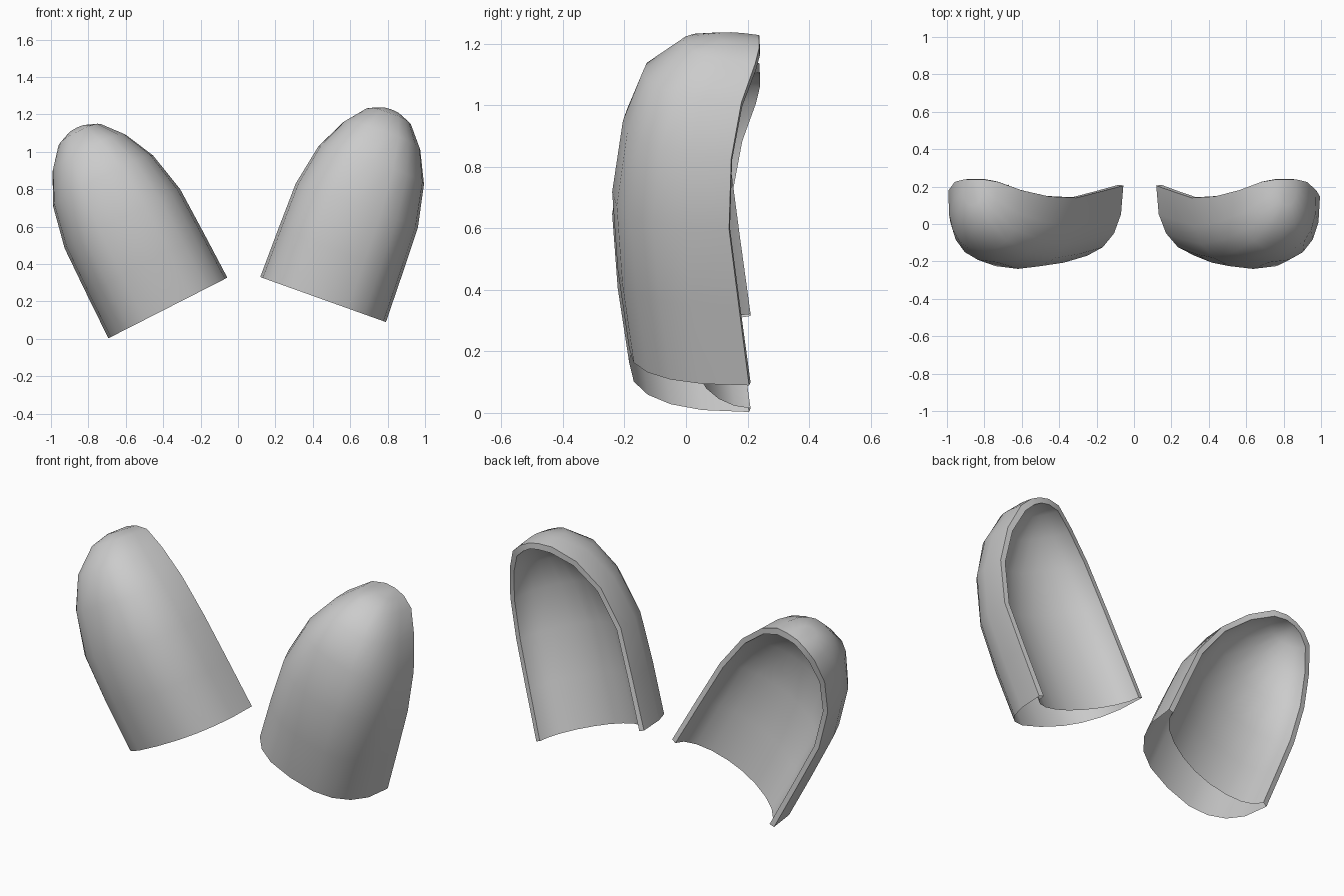
import bpy, bmesh
from math import sin, cos, pi, radians

if "Cube" in bpy.data.objects:
    bpy.data.objects.remove(bpy.data.objects["Cube"])

# Stations from open base to tip: rim half width, rim height, rim depth, spine height, spine depth
OUTER = [(.357, 0, .205, 0, -.185), (.353, .27, .172, .27, -.222), (.347, .535, .14, .54, -.24),
         (.30, .762, .147, .786, -.205), (.22, .927, .18, .956, -.14),
         (.13, 1.03, .225, 1.06, -.01), (.06, 1.06, .238, 1.08, .10), (0, 1.068, .238, 1.068, .238)]
INNER = [(.33, 0, .21, 0, .03), (.326, .27, .175, .27, 0), (.32, .53, .143, .535, -.03),
         (.275, .75, .15, .765, -.015), (.197, .907, .183, .92, .04),
         (.112, 1.0, .227, 1.01, .12), (.05, 1.028, .24, 1.035, .18), (0, 1.037, .24, 1.037, .24)]
SEG = 10


def arc(station, power):
    """U-shaped section from one rim to the other through the spine."""
    w, rt, ry, st, sy = station
    pts = []
    for i in range(SEG + 1):
        a = -pi / 2 + pi * i / SEG
        s, c = sin(a), max(cos(a), 0)
        side = (1 if s > 0 else -1) * abs(s) ** (2 / power)
        d = c ** (2 / power) if c > 1e-6 else 0
        pts.append((w * side, ry + (sy - ry) * d, rt + (st - rt) * d))
    return pts


def make_ear(name, x, z, tilt):
    bm = bmesh.new()
    rings = []
    for o, n in zip(OUTER, INNER):
        # outer shell, then the shallower inner bowl back to the start
        rings.append([bm.verts.new(p) for p in arc(o, 2.5) + arc(n, 1.9)[::-1]])
    for a, b in zip(rings, rings[1:]):
        for i in range(len(a)):
            j = (i + 1) % len(a)
            bm.faces.new((a[i], a[j], b[j], b[i]))
    bmesh.ops.remove_doubles(bm, verts=bm.verts[:], dist=.0005)
    bmesh.ops.recalc_face_normals(bm, faces=bm.faces[:])
    me = bpy.data.meshes.new(name)
    bm.to_mesh(me)
    bm.free()
    ob = bpy.data.objects.new(name, me)
    bpy.context.collection.objects.link(ob)
    ob.location = (x, 0, z)
    ob.rotation_euler = (0, radians(tilt), 0)
    bpy.ops.object.select_all(action='DESELECT')
    ob.select_set(True)
    bpy.context.view_layer.objects.active = ob
    bpy.ops.object.shade_smooth_by_angle(angle=radians(45))


# Two splayed ear shells
make_ear("left_ear", -.375, .165, -27)
make_ear("right_ear", .455, .21, 19.7)
